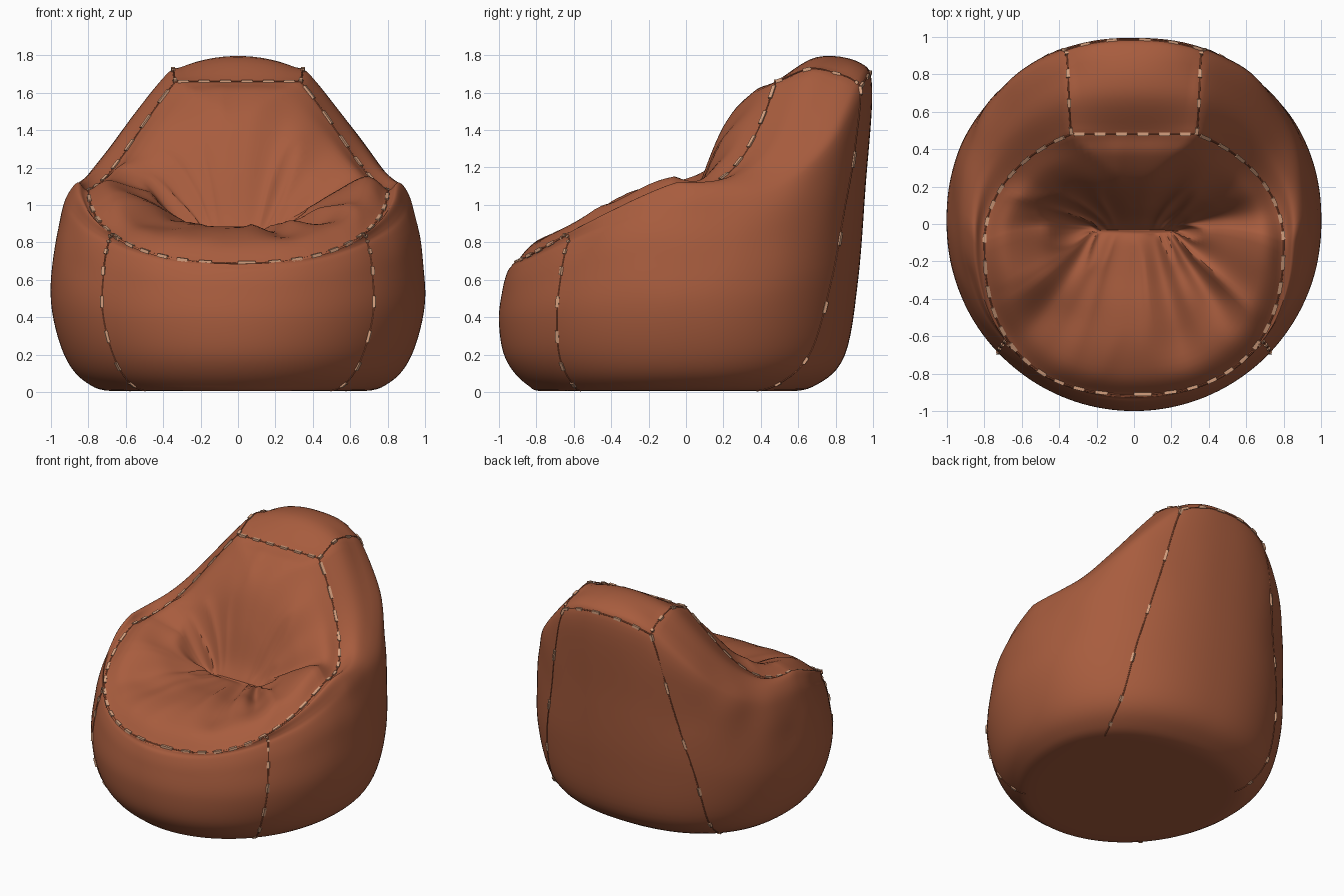
import bpy, bmesh, math
from mathutils import Vector, noise

cube = bpy.data.objects.get("Cube")
if cube:
    bpy.data.objects.remove(cube)


def material(name, rgb):
    m = bpy.data.materials.new(name)
    m.use_nodes = True
    m.diffuse_color = (*rgb, 1)
    bsdf = m.node_tree.nodes["Principled BSDF"]
    bsdf.inputs["Base Color"].default_value = (*rgb, 1)
    bsdf.inputs["Roughness"].default_value = 0.6
    return m


LEATHER = material("terracotta leather", (0.39, 0.108, 0.048))
THREAD = material("tan thread", (0.66, 0.35, 0.21))

# Loops from under the base, over the rim and down into the seat:
# half width, y and z at the sides, y and z at the front, y and z at the back
LOOPS = [
    (.02, 0, 0, -.02, 0, .02, 0),
    (.62, 0, 0, -.7, 0, .5, 0),
    (.81, 0, .05, -.85, .04, .7, .04),
    (.93, 0, .2, -.965, .18, .85, .2),
    (1, 0, .48, -1, .38, .92, .6),
    (.98, 0, .78, -.98, .55, .96, 1.1),
    (.94, 0, .98, -.955, .64, .995, 1.62),
    (.9, 0, 1.08, -.935, .67, .93, 1.76),
    (.855, -.05, 1.12, -.925, .685, .7, 1.79),
    (.8, -.1, 1.08, -.91, .69, .48, 1.66),
    (.68, -.06, 1.15, -.8, .8, .36, 1.6),
    (.5, -.03, 1.06, -.55, .87, .22, 1.45),
    (.35, -.03, .94, -.3, .87, .11, 1.2),
    (.26, -.03, .875, -.12, .865, .03, .96),
    (.22, -.04, .85, -.05, .85, -.03, .85),
]
RIM = 9
LAST = len(LOOPS) - 1


def ramp(value, start, end):
    return min(1, max(0, (value - start) / (end - start)))


def loop_at(u):
    """Smooth blend between neighbouring loops."""
    i = min(int(u), LAST - 1)
    t = u - i
    rows = [LOOPS[max(0, min(LAST, i + k))] for k in (-1, 0, 1, 2)]
    return [b + t * ((c - a) + t * ((2*a - 5*b + 4*c - d) + t * (3*b - a - 3*c + d))) / 2
            if i else b + t * (c - b)
            for a, b, c, d in zip(*rows)]


def surface(u, angle):
    """Point on the bag; angle is -pi/2 at the front, pi/2 at the back."""
    hw, ym, zm, yf, zf, yb, zb = loop_at(u)
    c, s = math.cos(angle), math.sin(angle)
    top, rim, inner = ramp(u, 4, 6.5), ramp(u, 6.5, RIM), ramp(u, RIM, 11)
    power = 0.88 + 0.12 * rim if s > 0 else 1 - 0.18 * rim
    x = math.copysign(abs(c) ** power, c) * hw
    f = abs(s) ** power
    if s > 0:
        # Flattened middle with corners for the headrest
        y = ym + (yb - ym) * min(1, f * (1 + 0.1 * rim * (1 - inner)))
        rise = min(1, f * (1 + 0.06 * top + 0.04 * rim - 0.1 * inner))
        rise **= 1.85 + 1.4 * top - 0.9 * inner
        z = zm + (zb - zm) * rise
        # Crowned headrest
        z -= 0.09 * top * (1 - ramp(u, 7.5, RIM)) * rise * min(1, (c / 0.36) ** 2)
    else:
        y, z = ym + (yf - ym) * f, zm + (zf - zm) * f ** (1.5 - 0.35 * top)
    # Gathered folds that radiate from the seat crease
    if u > RIM:
        w = math.sin(math.pi * (u - RIM) / (LAST - RIM))
        n = noise.noise(Vector((c * 2.6, s * 2.6, u * 0.25)))
        fine = noise.noise(Vector((x * 4, y * 4, 3)))
        side = 0.4 + 0.6 * abs(c)
        z += w * side * (0.09 * (0.35 - abs(n) * 1.6) + 0.03 * fine)
    # Slack cloth on the outer shoulders
    elif u > 4:
        w = math.sin(math.pi * (u - 4) / (RIM - 4))
        bump = 1 + 0.015 * w * abs(c) * noise.noise(Vector((x * 4, y * 4, z * 4)))
        x, y = x * bump, y * bump
    return Vector((x, y, max(z, 0.005)))


def finish(bm, name, mat, angle=50):
    bmesh.ops.recalc_face_normals(bm, faces=bm.faces)
    mesh = bpy.data.meshes.new(name)
    bm.to_mesh(mesh)
    bm.free()
    mesh.materials.append(mat)
    ob = bpy.data.objects.new(name, mesh)
    bpy.context.scene.collection.objects.link(ob)
    bpy.ops.object.select_all(action="DESELECT")
    ob.select_set(True)
    bpy.context.view_layer.objects.active = ob
    bpy.ops.object.shade_smooth_by_angle(angle=math.radians(angle))


# Bag body with the seat hollow
SEGMENTS, STEPS = 160, 6
bm = bmesh.new()
rings = []
for r in range(LAST * STEPS + 1):
    rings.append([bm.verts.new(surface(r / STEPS, math.tau * k / SEGMENTS))
                  for k in range(SEGMENTS)])
for low, high in zip(rings, rings[1:]):
    for k in range(SEGMENTS):
        n = (k + 1) % SEGMENTS
        bm.faces.new((low[k], low[n], high[n], high[k]))
bm.faces.new(rings[0])
bm.faces.new(rings[-1])
finish(bm, "bag_body", LEATHER)


def seam(name, path):
    """Thin piping along a path on the bag."""
    curve = bpy.data.curves.new(name, "CURVE")
    curve.dimensions = "3D"
    curve.bevel_depth = 0.004
    curve.bevel_resolution = 1
    spline = curve.splines.new("POLY")
    spline.points.add(len(path) - 1)
    for p, co in zip(spline.points, path):
        p.co = (*co, 1)
    curve.materials.append(LEATHER)
    ob = bpy.data.objects.new(name, curve)
    bpy.context.scene.collection.objects.link(ob)


def stitches(name, path, dash=2, gap=2):
    """Short threads laid along a path."""
    bm = bmesh.new()
    for i in range(0, len(path) - dash, dash + gap):
        a, b = path[i], path[i + dash]
        along = b - a
        ret = bmesh.ops.create_cube(bm, size=1)
        turn = along.to_track_quat("X", "Z").to_matrix()
        for v in ret["verts"]:
            size = Vector((along.length, 0.02, 0.018))
            v.co = (a + b) / 2 + turn @ (v.co * size)
    finish(bm, name, THREAD, 30)


def trace(u0, a0, u1, a1, count):
    return [surface(u0 + (u1 - u0) * i / count, a0 + (a1 - a0) * i / count)
            for i in range(count + 1)]


# Rim seam round the seat
rim_path = trace(RIM, -math.pi / 2, RIM, math.pi * 1.5, 260)
seam("rim_seam", rim_path)
stitches("rim_stitches", rim_path, 3, 3)

# Side seams, mirrored: front panel, headrest edge and back panel
FRONT_CORNER, BACK_CORNER, TOP = 1.14, 1.22, 6.4
for side, word in ((1, "left"), (-1, "right")):
    parts = {
        "front": (trace(RIM, -.69, 1.3, -.8, 90), 3, 6),
        "headrest": (trace(RIM, FRONT_CORNER, TOP, BACK_CORNER, 40), 3, 8),
        "back": (trace(TOP, BACK_CORNER, 1.3, .66, 100), 3, 14),
    }
    for part, (path, dash, gap) in parts.items():
        path = [Vector((p.x * side, p.y, p.z)) for p in path]
        seam(f"{word}_{part}_seam", path)
        stitches(f"{word}_{part}_stitches", path, dash, gap)

# Seam across the back of the headrest
across = trace(TOP, BACK_CORNER, TOP, math.pi - BACK_CORNER, 40)
seam("headrest_back_seam", across)
stitches("headrest_back_stitches", across, 3, 5)
